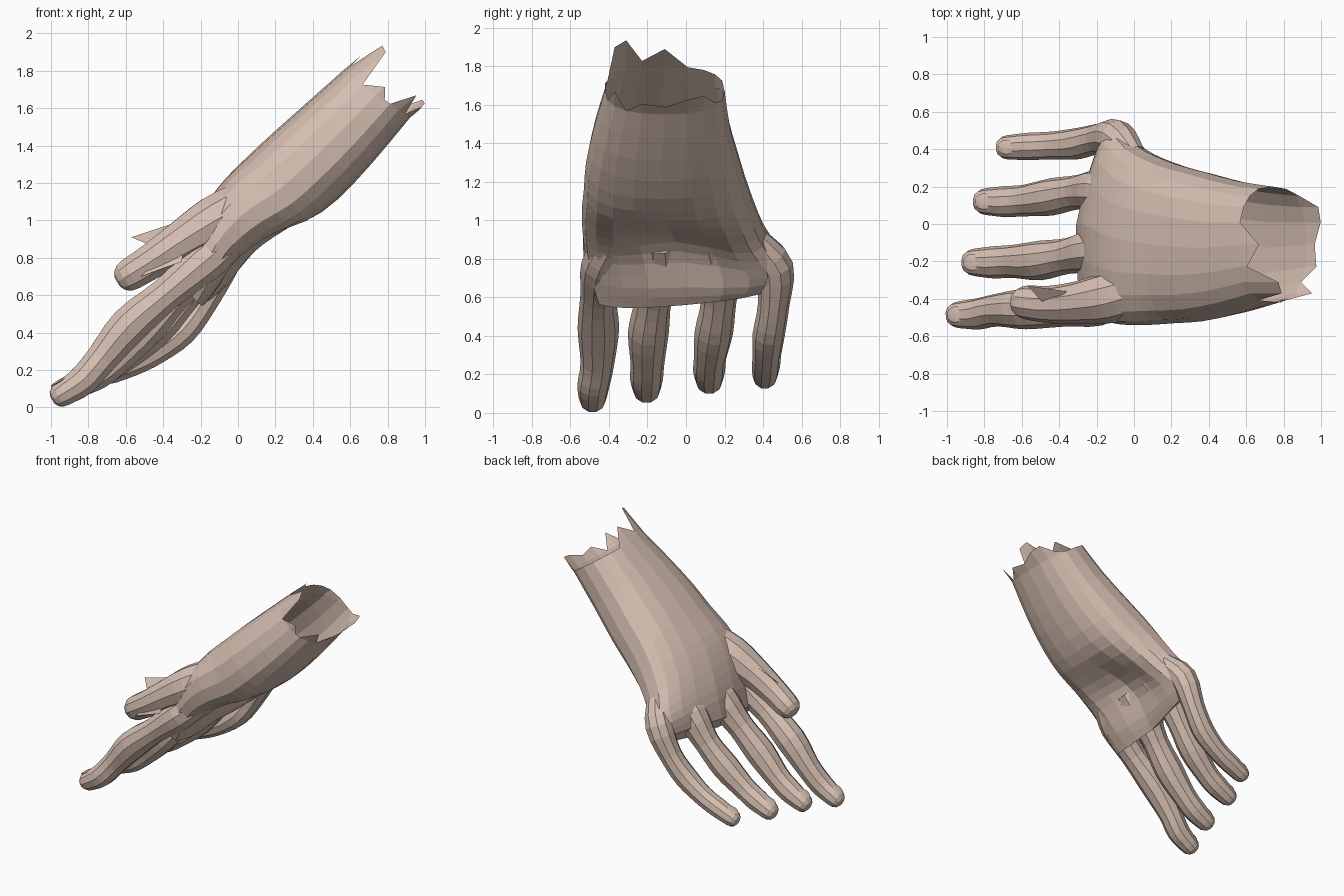
import bpy, bmesh
from math import sin, cos, pi, atan2
from mathutils import Vector

cube = bpy.data.objects.get("Cube")
if cube:
    bpy.data.objects.remove(cube, do_unlink=True)

skin = bpy.data.materials.new("skin")
skin.use_nodes = True
skin.diffuse_color = (0.67, 0.52, 0.44, 1)
skin.node_tree.nodes["Principled BSDF"].inputs["Base Color"].default_value = skin.diffuse_color


def finish(bm, name, closed=True):
    if closed:
        bmesh.ops.recalc_face_normals(bm, faces=bm.faces)
    mesh = bpy.data.meshes.new(name)
    bm.to_mesh(mesh)
    bm.free()
    mesh.materials.append(skin)
    obj = bpy.data.objects.new(name, mesh)
    bpy.context.collection.objects.link(obj)


def loft(name, rings, cap_start=True):
    """Skin a list of rings with quads and close the ends."""
    bm = bmesh.new()
    rows = [[bm.verts.new(p) for p in ring] for ring in rings]
    n = len(rows[0])
    for a, b in zip(rows, rows[1:]):
        for i in range(n):
            j = (i + 1) % n
            bm.faces.new((a[i], a[j], b[j], b[i]))
    if cap_start:
        bm.faces.new(rows[0])
    bm.faces.new(rows[-1])
    finish(bm, name)


def spline(points, steps):
    """Catmull-Rom samples through tuples of any length."""
    pts = [Vector(p) for p in points]
    pts = [2 * pts[0] - pts[1]] + pts + [2 * pts[-1] - pts[-2]]
    out = []
    for k in range(1, len(pts) - 2):
        a, b, c, d = pts[k - 1:k + 3]
        for s in range(steps):
            t = s / steps
            out.append(0.5 * (2 * b + (c - a) * t + (2 * a - 5 * b + 4 * c - d) * t * t
                              + (3 * b - a - 3 * c + d) * t ** 3))
    return out + [pts[-2]]


def digit(name, path, sides=10, nail=True):
    """Tapered finger along (x, y, z, radius) points with a rounded tip."""
    pts = spline(path, 3)
    rings = []
    for k, p in enumerate(pts):
        tan = (pts[min(k + 1, len(pts) - 1)] - pts[max(k - 1, 0)]).to_3d().normalized()
        side = Vector((0, 1, 0)) - tan * tan.y
        side.normalize()
        up = side.cross(tan)
        stops = [(0, 1)]
        if k == len(pts) - 1:
            stops += [(0.45, 0.9), (0.78, 0.66), (0.93, 0.34)]
        for along, size in stops:
            c = p.to_3d() + tan * p.w * along
            rings.append([c + (side * cos(a) + up * sin(a)) * p.w * size
                          for a in (2 * pi * i / sides for i in range(sides))])
    loft(name, rings)
    if nail:
        # thin nail lying on the back of the last joint
        tip, r = pts[-1].to_3d(), pts[-1].w
        if up.z < 0:
            up = -up
        bpy.ops.mesh.primitive_uv_sphere_add(segments=12, ring_count=6, radius=1,
                                             location=tip + up * r * 0.92 - tan * r * 0.25)
        plate = bpy.context.object
        plate.name = name + "_nail"
        plate.scale = (r * 0.75, r * 0.62, r * 0.12)
        plate.rotation_euler = (0, atan2(-tan.z, tan.x), 0)
        plate.data.materials.append(skin)


# forearm, wrist and palm:
# back x,z / underside x,z / y range / palm hollow / little-finger shift in x / side roll in z
sections = [
    (0.56, 1.80, 0.92, 1.55, -0.42, 0.20, 0, 0, 0),
    (0.38, 1.64, 0.72, 1.31, -0.48, 0.23, 0, 0, 0),
    (0.20, 1.48, 0.53, 1.11, -0.52, 0.28, 0, 0, 0),
    (0.06, 1.35, 0.38, 0.98, -0.53, 0.32, 0.02, 0, 0),
    (-0.07, 1.22, 0.22, 0.88, -0.54, 0.37, 0.08, 0.02, -0.02),
    (-0.16, 1.10, 0.10, 0.80, -0.54, 0.42, 0.12, 0.04, -0.03),
    (-0.23, 0.97, 0.00, 0.72, -0.53, 0.49, 0.10, 0.06, -0.03),
    (-0.28, 0.84, -0.09, 0.63, -0.51, 0.51, 0.04, 0.08, 0.0),
    (-0.31, 0.70, -0.18, 0.56, -0.47, 0.46, 0, 0.10, 0.04),
]
# torn wrist edge, as shifts along the arm
tear = [-0.03, -0.08, -0.11, -0.10, -0.06, 0.14, 0.05, 0.24, 0.22, 0.0,
        0.06, -0.04, 0.12, 0.0, 0.08, 0.06, 0.11, 0.12, 0.03, 0.0]
arm = Vector((0.77, 0, 0.64))
SIDES = len(tear)


def power(v, e):
    return (abs(v) ** e) * (1 if v >= 0 else -1)


rings = []
for s in spline(sections, 2):
    xt, zt, xb, zb, y0, y1, hollow, skew, roll = s
    ring = []
    for i in range(SIDES):
        a = 2 * pi * i / SIDES
        u, v = power(cos(a), 0.82), power(sin(a), 0.76)
        if v < 0:
            v += 5 * hollow * cos(pi / 2 * min(1, abs(u - 0.05) / 0.95)) ** 2
        m = (v + 1) / 2
        ring.append(Vector((xb + (xt - xb) * m + skew * max(0, u),
                            (y0 + y1) / 2 + (y1 - y0) / 2 * u,
                            zb + (zt - zb) * m + roll * u)))
    rings.append(ring)
rings.insert(0, [p + arm * t for p, t in zip(rings[0], tear)])
loft("forearm_and_palm", rings, cap_start=False)

# fingers
digit("index_finger", [(-0.06, -0.38, 0.88, 0.10), (-0.19, -0.43, 0.77, 0.115),
                       (-0.38, -0.455, 0.61, 0.094), (-0.58, -0.455, 0.44, 0.108),
                       (-0.73, -0.46, 0.26, 0.088), (-0.83, -0.48, 0.145, 0.084),
                       (-0.935, -0.485, 0.075, 0.072)])
digit("middle_finger", [(-0.06, -0.14, 0.90, 0.10), (-0.20, -0.14, 0.77, 0.122),
                        (-0.35, -0.17, 0.59, 0.096), (-0.50, -0.195, 0.42, 0.106),
                        (-0.65, -0.20, 0.26, 0.088), (-0.75, -0.205, 0.18, 0.086),
                        (-0.85, -0.205, 0.125, 0.074)])
digit("ring_finger", [(-0.04, 0.15, 0.90, 0.10), (-0.17, 0.18, 0.77, 0.118),
                      (-0.30, 0.17, 0.58, 0.092), (-0.44, 0.145, 0.42, 0.10),
                      (-0.59, 0.125, 0.285, 0.084), (-0.69, 0.12, 0.22, 0.083),
                      (-0.79, 0.12, 0.17, 0.072)])
digit("little_finger", [(0.00, 0.36, 0.90, 0.07), (-0.09, 0.46, 0.76, 0.098),
                        (-0.19, 0.455, 0.56, 0.082), (-0.30, 0.43, 0.41, 0.084),
                        (-0.44, 0.42, 0.30, 0.074), (-0.56, 0.415, 0.24, 0.073),
                        (-0.675, 0.41, 0.19, 0.065)])

# thumb lying over the index finger
digit("thumb", [(0.06, -0.34, 1.10, 0.13), (-0.12, -0.39, 1.00, 0.14),
                (-0.30, -0.42, 0.89, 0.115), (-0.45, -0.43, 0.79, 0.10),
                (-0.57, -0.42, 0.715, 0.092)], nail=False)

# loose folds of skin beside the thumb
folds = [[(-0.57, -0.33, 0.91), (-0.36, -0.36, 0.98), (-0.45, -0.46, 0.86)],
         [(-0.52, -0.52, 0.70), (-0.28, -0.46, 0.94), (-0.30, -0.53, 0.78)]]
for k, corners in enumerate(folds):
    bm = bmesh.new()
    bm.faces.new([bm.verts.new(c) for c in corners])
    finish(bm, f"thumb_fold_{k + 1}", closed=False)
